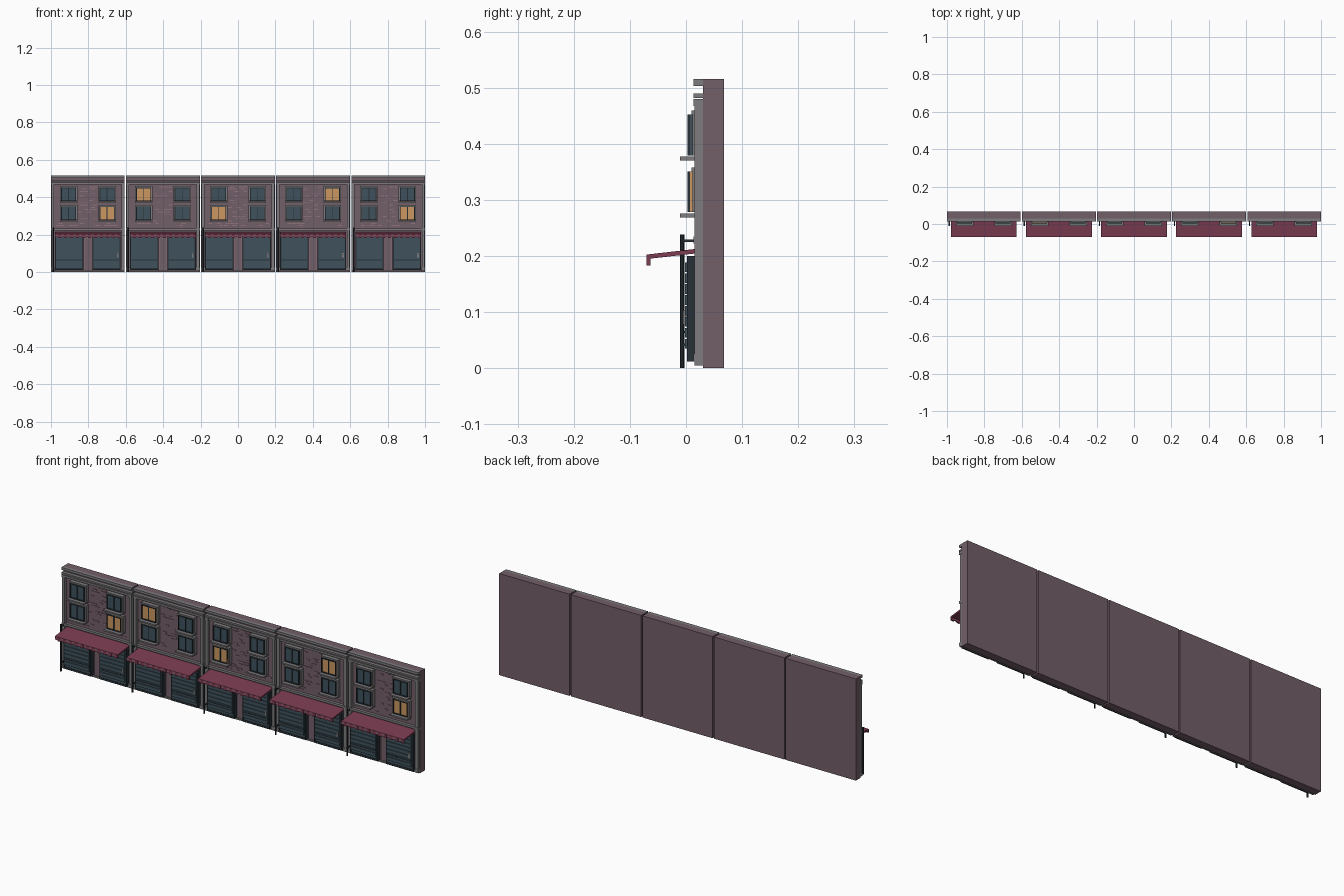
import bpy, bmesh, random
from mathutils import Matrix, Vector

random.seed(4)
if "Cube" in bpy.data.objects:
    bpy.data.objects.remove(bpy.data.objects["Cube"])


def material(name, rgb):
    m = bpy.data.materials.new(name)
    m.use_nodes = True
    m.diffuse_color = (*rgb, 1)
    m.node_tree.nodes["Principled BSDF"].inputs["Base Color"].default_value = (*rgb, 1)
    return m


BRICK = material("plum brick", (0.17, 0.112, 0.138))
PALE = material("pale brick", (0.27, 0.17, 0.205))
STONE = material("grey stone", (0.21, 0.2, 0.21))
TEAL = material("slate teal", (0.05, 0.085, 0.107))
DARK = material("dark metal", (0.02, 0.03, 0.038))
GLOW = material("lit glass", (0.6, 0.31, 0.12))
CLOTH = material("awning red", (0.2, 0.045, 0.085))
STRIPE = material("awning pink", (0.3, 0.1, 0.15))


def part(name, mat, boxes):
    """One object from boxes given as (x0, x1, y0, y1, z0, z1)."""
    bm = bmesh.new()
    for x0, x1, y0, y1, z0, z1 in boxes:
        centre = Matrix.Translation(((x0 + x1) / 2, (y0 + y1) / 2, (z0 + z1) / 2))
        size = Matrix.Diagonal((x1 - x0, y1 - y0, z1 - z0, 1))
        bmesh.ops.create_cube(bm, size=1, matrix=centre @ size)
    finish(name, mat, bm)


def finish(name, mat, bm):
    bmesh.ops.recalc_face_normals(bm, faces=bm.faces)
    mesh = bpy.data.meshes.new(name)
    bm.to_mesh(mesh)
    bm.free()
    mesh.materials.append(mat)
    bpy.context.collection.objects.link(bpy.data.objects.new(name, mesh))


def extrude_profile(name, mat, x0, x1, points):
    """A (y, z) outline swept along x."""
    bm = bmesh.new()
    face = bm.faces.new([bm.verts.new((x0, y, z)) for y, z in points])
    swept = bmesh.ops.extrude_face_region(bm, geom=[face])["geom"]
    verts = [v for v in swept if isinstance(v, bmesh.types.BMVert)]
    bmesh.ops.translate(bm, verts=verts, vec=Vector((x1 - x0, 0, 0)))
    finish(name, mat, bm)


PITCH, HALF = 0.4015, 0.197
WIN_X, WIN_W = 0.103, 0.04
FLOORS = (0.278, 0.379)
WIN_H = 0.073
# Lit window of each bay: (side, floor)
LIT = ((1, 0), (-1, 1), (-1, 0), (1, 1), (1, 0))


def window(tag, cx, z, lit):
    l, r, t = cx - WIN_W, cx + WIN_W, z + WIN_H
    e = 0.007
    part(tag + "window_surround", STONE, [
        (l - e, l, 0.012, 0.03, z, t), (r, r + e, 0.012, 0.03, z, t),
        (l - e, r + e, 0.01, 0.03, t, t + e)])
    part(tag + "window_sill", STONE,
         [(l - e, r + e, -0.011, 0.03, z - 0.009, z - 0.002)])
    part(tag + "window_glass", GLOW if lit else TEAL, [(l, r, 0.007, 0.03, z, t)])
    s = 0.004
    part(tag + "window_sash", DARK, [
        (l, l + s, 0.003, 0.012, z, t), (r - s, r, 0.003, 0.012, z, t),
        (l + s, r - s, 0.003, 0.012, t - s, t),
        (l + s, r - s, 0.003, 0.012, z, z + s),
        (cx - s / 2, cx + s / 2, 0.003, 0.012, z + s, t - s)])


def shutter(tag, l, r):
    part(tag + "shutter_panel", TEAL, [(l, r, 0.004, 0.03, 0.02, 0.2)])
    # Roller slats with narrow shadow gaps
    n, z0, step = 8, 0.035, 0.0195
    part(tag + "shutter_slats", TEAL,
         [(l + 0.006, r - 0.006, -0.002, 0.004, z0 + i * step, z0 + (i + 0.88) * step)
          for i in range(n)])
    part(tag + "shutter_rails", DARK, [
        (l - 0.002, l + 0.004, 0.002, 0.03, 0.012, 0.2),
        (r - 0.004, r + 0.002, 0.002, 0.03, 0.012, 0.2),
        (l + 0.004, r - 0.004, 0.002, 0.03, 0.012, 0.022)])


def bricks(cx):
    """Scattered raised bricks that keep clear of the windows."""
    out = []
    for row in range(18):
        z = 0.246 + row * 0.0122
        for col in range(14):
            x = -0.16 + col * 0.0235 + (row % 2) * 0.011
            near_win = abs(abs(x) - WIN_X) < WIN_W + 0.018
            on_floor = any(f - 0.014 < z < f + WIN_H + 0.01 for f in FLOORS)
            if random.random() < 0.3 and not (near_win and on_floor):
                out.append((cx + x - 0.01, cx + x + 0.01, 0.027, 0.031, z, z + 0.0045))
    return out


def bay(index):
    cx = (index - 2) * PITCH
    tag = "bay%d_" % (index + 1)
    l, r = cx - HALF, cx + HALF
    part(tag + "wall", BRICK, [(l, r, 0.03, 0.068, 0, 0.515)])
    part(tag + "raised_bricks", PALE, bricks(cx))

    # Stone edging, bands and cornice
    piers, blocks = [], []
    for s in (-1, 1):
        a, b = sorted((cx + s * 0.18, cx + s * 0.195))
        piers.append((a, b, 0.015, 0.031, 0.005, 0.47))
        for z in (0.012, 0.222, 0.467):
            a, b = sorted((cx + s * 0.177, cx + s * HALF))
            blocks.append((a, b, 0.013, 0.031, z, z + 0.013))
    part(tag + "corner_pilasters", STONE, piers)
    part(tag + "pilaster_blocks", STONE, blocks)
    part(tag + "stone_bands", STONE, [
        (l, r, 0.016, 0.031, 0.223, 0.234), (l, r, 0.015, 0.031, 0.468, 0.478),
        (l, r, 0.013, 0.031, 0.482, 0.49), (l, r, 0.013, 0.031, 0.503, 0.515),
        (l, r, 0.016, 0.031, 0.005, 0.012)])

    # Upper windows
    for s in (-1, 1):
        for f, z in enumerate(FLOORS):
            name = tag + ("left_" if s > 0 else "right_") + ("upper_" if f else "lower_")
            window(name, cx + s * WIN_X, z, (s, f) == LIT[index])

    # Shopfront
    shutter(tag + "right_", cx - 0.174, cx - 0.026)
    shutter(tag + "left_", cx + 0.026, cx + 0.174)
    part(tag + "centre_pier", BRICK, [(cx - 0.022, cx + 0.022, 0.024, 0.031, 0.012, 0.2)])
    part(tag + "pier_edges", PALE, [(cx + s * 0.02 - 0.001, cx + s * 0.02 + 0.001,
                                     0.022, 0.025, 0.012, 0.2) for s in (-1, 1)])
    part(tag + "shutter_lock", STONE,
         [(cx + 0.155, cx + 0.164, -0.005, 0.004, 0.078, 0.103)])
    part(tag + "shutter_bar", DARK, [(cx + a, cx + a + 0.136, -0.004, 0, 0.063, 0.066)
                                     for a in (-0.168, 0.032)])

    # Sloping awning with a striped, toothed valance
    w = 0.176
    extrude_profile(tag + "awning", CLOTH, cx - w, cx + w,
                    [(0.03, 0.206), (0.03, 0.214), (-0.066, 0.203), (-0.066, 0.195)])
    n = 22
    step = 2 * w / n
    teeth = [(cx - w + i * step, cx - w + (i + 1) * step, -0.07, -0.063,
              0.183 if i % 2 else 0.187, 0.203) for i in range(n)]
    part(tag + "valance_red", CLOTH, teeth[1::2])
    part(tag + "valance_pink", STRIPE, [
        (a, b, c + 0.001, d, e, f) for a, b, c, d, e, f in teeth[0::2]])

    # Drainpipe at the bay edge
    bm = bmesh.new()
    bmesh.ops.create_cone(bm, cap_ends=True, segments=8, radius1=0.004, radius2=0.004,
                          depth=0.238,
                          matrix=Matrix.Translation((cx - 0.185, -0.007, 0.119)))
    finish(tag + "drainpipe", DARK, bm)
    part(tag + "pipe_brackets", DARK, [
        (cx - 0.188, cx - 0.182, -0.007, 0.016, z, z + 0.004) for z in (0.04, 0.225)])


for i in range(5):
    bay(i)
